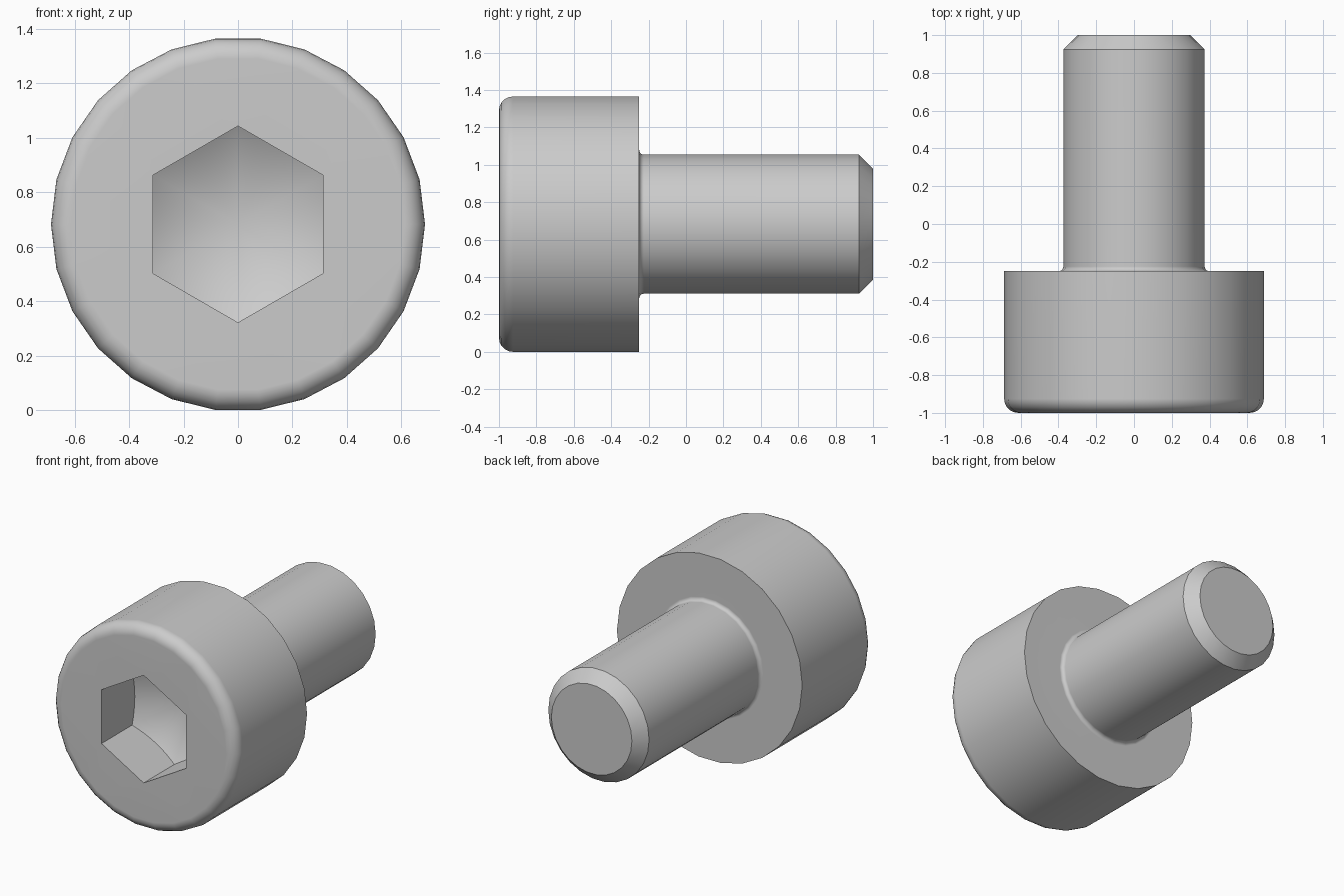
import bpy
import bmesh
from math import pi, cos, sin, sqrt, radians

cube = bpy.data.objects.get("Cube")
if cube:
    bpy.data.objects.remove(cube, do_unlink=True)

SIDES = 26
HEAD_R, SHANK_R = 0.6875, 0.374
HEAD_BACK = -0.25
AXIS_Z = HEAD_R * cos(pi / SIDES)
HEX_R, HEX_DEPTH = 0.361, 0.325
CONE_SLOPE = 0.577
ARC_STEPS = 8

steel = bpy.data.materials.new("grey_steel")
steel.use_nodes = True
colour = (0.6, 0.6, 0.6, 1)
steel.diffuse_color = colour
steel.node_tree.nodes["Principled BSDF"].inputs["Base Color"].default_value = colour

bm = bmesh.new()


def vert(x, y, z):
    return bm.verts.new((x, y, AXIS_Z + z))


def ring(r, y):
    angles = [2 * pi * i / SIDES for i in range(SIDES)]
    return [vert(r * cos(a), y, r * sin(a)) for a in angles]


def fillet(r_mid, y_mid, size, start, steps):
    """Quarter arc as (radius, y) points, starting at an angle in degrees."""
    angles = [radians(start + 90 * i / steps) for i in range(steps + 1)]
    return [(r_mid + size * cos(a), y_mid + size * sin(a)) for a in angles]


# Head and shank outline, from the front face to the tip
edge, root = 0.075, 0.025
profile = fillet(HEAD_R - edge, -1 + edge, edge, -90, 5)
profile.append((HEAD_R, HEAD_BACK))
profile += fillet(SHANK_R + root, HEAD_BACK + root, root, -90, 4)[::1] and [
    (r, y) for r, y in reversed(fillet(SHANK_R + root, HEAD_BACK + root, root, 180, 4))]
profile += [(SHANK_R, 0.925), (SHANK_R - 0.075, 1)]

rings = [ring(r, y) for r, y in profile]
for a, b in zip(rings, rings[1:]):
    for i in range(SIDES):
        j = (i + 1) % SIDES
        bm.faces.new((a[i], a[j], b[j], b[i]))
bm.faces.new(rings[-1])

# Hexagonal socket with a conical floor
corners = [(HEX_R * cos(a), HEX_R * sin(a))
           for a in (pi / 6 + i * pi / 3 for i in range(6))]
mouth = [vert(x, -1, z) for x, z in corners]
floor = []
for k in range(6):
    (x0, z0), (x1, z1) = corners[k], corners[(k + 1) % 6]
    for s in range(ARC_STEPS):
        t = s / ARC_STEPS
        x, z = x0 + (x1 - x0) * t, z0 + (z1 - z0) * t
        drop = (HEX_R - sqrt(x * x + z * z)) * CONE_SLOPE
        floor.append(vert(x, -1 + HEX_DEPTH + drop, z))
apex = vert(0, -1 + HEX_DEPTH + HEX_R * CONE_SLOPE, 0)
count = len(floor)
for k in range(6):
    low = [floor[(k * ARC_STEPS + s) % count] for s in range(ARC_STEPS + 1)]
    bm.faces.new([mouth[(k + 1) % 6], mouth[k]] + low)
for i in range(count):
    bm.faces.new((floor[i], floor[(i + 1) % count], apex))

# Front face around the socket
rim = [bm.edges.get((loop[i - 1], loop[i]))
       for loop in (rings[0], mouth) for i in range(len(loop))]
bmesh.ops.triangle_fill(bm, edges=rim, use_beauty=True, normal=(0, -1, 0))
bmesh.ops.recalc_face_normals(bm, faces=bm.faces)

mesh = bpy.data.meshes.new("socket_screw")
bm.to_mesh(mesh)
bm.free()
mesh.materials.append(steel)
screw = bpy.data.objects.new("socket_screw", mesh)
bpy.context.collection.objects.link(screw)

# Smooth round surfaces, crisp edges, flat end faces
bpy.ops.object.select_all(action="DESELECT")
screw.select_set(True)
bpy.context.view_layer.objects.active = screw
bpy.ops.object.shade_smooth_by_angle(angle=radians(30))
weighted = screw.modifiers.new("flat_ends", "WEIGHTED_NORMAL")
weighted.keep_sharp = True
